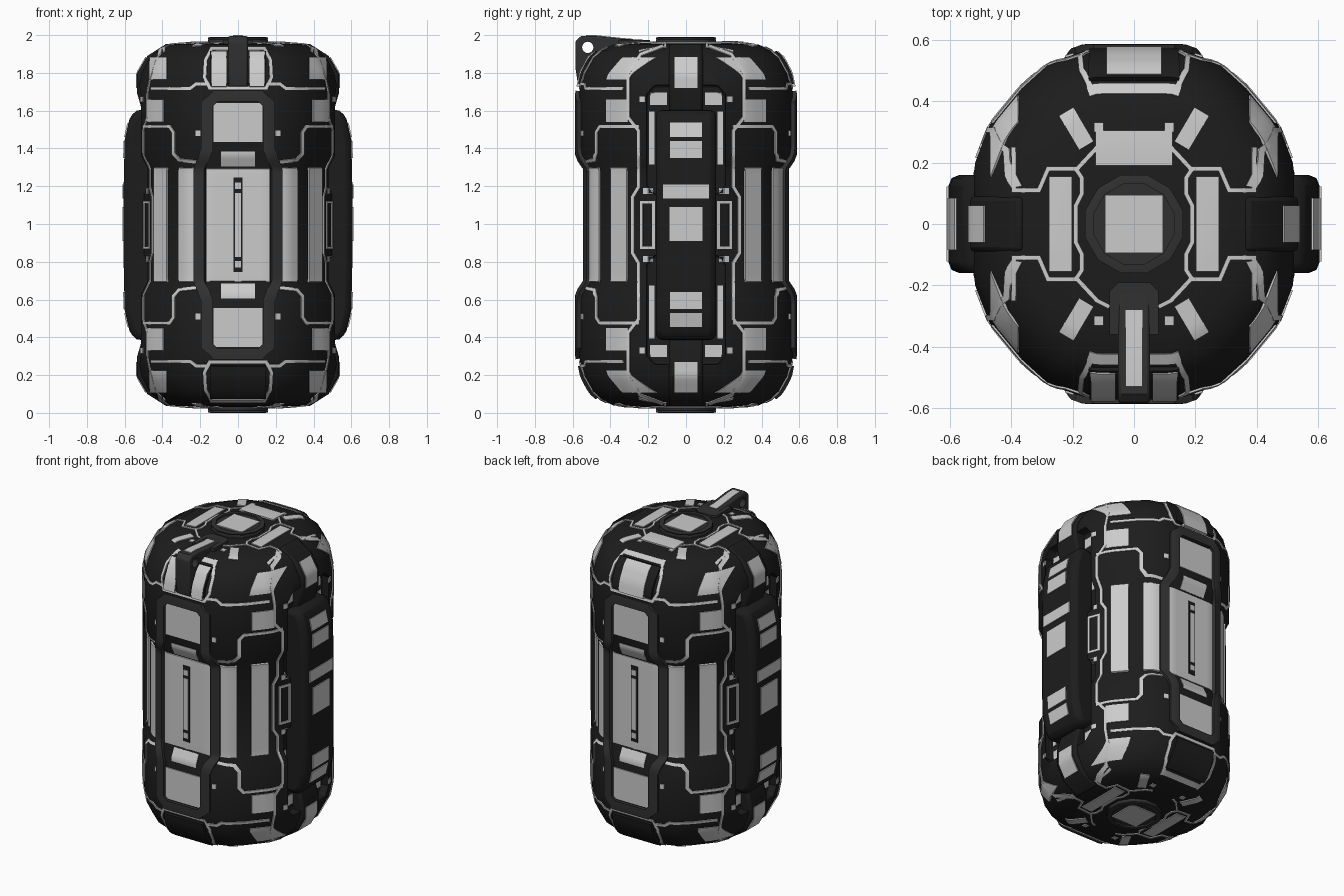
import bpy, bmesh, math
from mathutils import Vector
from mathutils.bvhtree import BVHTree

if "Cube" in bpy.data.objects:
    bpy.data.objects.remove(bpy.data.objects["Cube"])

C = 0.995  # height of the symmetry plane; all z values below are relative to it
black = bpy.data.materials.new("black")
black.diffuse_color = (0.012, 0.012, 0.012, 1)
black.use_nodes = True
black.node_tree.nodes["Principled BSDF"].inputs["Base Color"].default_value = black.diffuse_color
dark = bpy.data.materials.new("dark")
dark.diffuse_color = (0.03, 0.03, 0.03, 1)
dark.use_nodes = True
dark.node_tree.nodes["Principled BSDF"].inputs["Base Color"].default_value = dark.diffuse_color
parts = {}


def to3(axis, u, v, d):
    return Vector({"X": (d, u, v), "Y": (u, d, v), "Z": (u, v, d)}[axis])


def emit(name, verts, faces, mat, flips="", base=(1, 1, 1)):
    """Collect a piece and its mirrored copies under one part name."""
    V, F, _ = parts.setdefault(name, ([], [], mat))
    signs = [list(base)]
    for c in flips:
        i = "xyz".index(c)
        signs += [[-s if j == i else s for j, s in enumerate(t)] for t in signs]
    for s in signs:
        n = len(V)
        V += [(v[0] * s[0], v[1] * s[1], v[2] * s[2] + C) for v in verts]
        F += [[n + i for i in f] for f in faces]


def build(name, bevel=0, cutter=None):
    V, F, mat = parts.pop(name)
    me = bpy.data.meshes.new(name)
    me.from_pydata(V, [], F)
    bm = bmesh.new()
    bm.from_mesh(me)
    bmesh.ops.recalc_face_normals(bm, faces=bm.faces)
    bm.to_mesh(me)
    bm.free()
    if mat:
        me.materials.append(mat)
    ob = bpy.data.objects.new(name, me)
    bpy.context.collection.objects.link(ob)
    if bevel:
        m = ob.modifiers.new("bevel", "BEVEL")
        m.width, m.segments, m.limit_method = bevel, 2, "ANGLE"
        m.angle_limit = math.radians(40)
    if cutter:
        m = ob.modifiers.new("cut", "BOOLEAN")
        m.object, m.operation, m.solver = cutter, "DIFFERENCE", "EXACT"
        cutter.hide_render = True
        cutter.hide_set(True)
    return ob


def prism(name, poly, axis, lo, hi, mat=None, flips="", base=(1, 1, 1)):
    n = len(poly)
    verts = [to3(axis, u, v, d) for d in (lo, hi) for u, v in poly]
    faces = [list(range(n)), list(range(n, 2 * n))]
    faces += [[i, (i + 1) % n, n + (i + 1) % n, n + i] for i in range(n)]
    emit(name, verts, faces, mat, flips, base)


def mirror(half):
    """Close a half outline across u = 0."""
    return half + [(-u, v) for u, v in reversed(half)]


def box(u, v):
    return [(-u, -v), (u, -v), (u, v), (-u, v)]


# --- body shell: oval 20-sided rings
q = [(.53, .17), (.47, .325), (.37, .446), (.286, .522), (.16, .565)]
ring = q + [(-x, y) for x, y in q[::-1]]
ring += [(-x, -y) for x, y in ring]
half = [(.45, .965), (.68, .955), (.80, .925), (.89, .88), (.965, .80), (1, .70), (1, .37), (.94, .30)]
prof = half + [(s, -z) for s, z in half[::-1]]
n = len(ring)
V = [(x * s, y * s, z) for s, z in prof for x, y in ring]
F = [[r * n + i, r * n + (i + 1) % n, (r + 1) * n + (i + 1) % n, (r + 1) * n + i]
     for r in range(len(prof) - 1) for i in range(n)]
F += [list(range(n)), list(range(len(V) - n, len(V)))]
emit("body_shell", V, F, black)
prism("channel_cutter", mirror([(.17, .74), (.21, .69), (.21, .21), (.17, .16)]), "X", .465, .8, flips="xz")
body = build("body_shell", cutter=build("channel_cutter", .015))

# --- side grips, end posts and cap discs
prism("side_grip", [(.44, .60), (.54, .615), (.575, .56), (.60, .45), (.605, .22), (.605, -.22),
                    (.60, -.45), (.575, -.56), (.54, -.615), (.44, -.60)], "Y", -.16, .16, black, "x")
prism("end_post", [(.42, .58), (.50, .58), (.535, .70), (.535, .80), (.48, .895), (.37, .965), (.33, .9)],
      "Y", -.09, .09, black, "xz")
circle = [(.165 * math.cos(math.pi * (i + .5) / 6), .165 * math.sin(math.pi * (i + .5) / 6)) for i in range(12)]
prism("cap_disc", circle, "Z", .94, .985, dark, "z")
solids = [body, build("side_grip", .035), build("end_post", .015), build("cap_disc", .008)]

# --- combined surface that the inlays are projected onto
dg = bpy.context.evaluated_depsgraph_get()
V, F = [], []
for ob in solids:
    me = ob.evaluated_get(dg).to_mesh()
    k = len(V)
    V += [v.co - Vector((0, 0, C)) for v in me.vertices]
    F += [[k + i for i in p.vertices] for p in me.polygons]
tree = BVHTree.FromPolygons(V, F)


def strip(name, path, w, axis, flips, off=.006, mat=None, closed=False, base=(1, 1, 1)):
    """Raised band of width w along a 2D path, draped on the surface."""
    P = [Vector(p) for p in path]
    N = len(P)
    seg = [(P[(i + 1) % N] - P[i]).normalized() for i in range(N if closed else N - 1)]
    nor = [Vector((-d.y, d.x)) for d in seg]
    mit = []
    for i in range(N):
        a = nor[i - 1] if closed or i else nor[0]
        b = nor[i] if i < len(nor) else nor[-1]
        mit.append((a + b) / (1 + a.dot(b)))
    rows = []
    for i in range(len(seg)):
        j = (i + 1) % N
        k = max(1, math.ceil((P[j] - P[i]).length / .025))
        rows += [(P[i].lerp(P[j], t / k), mit[i].lerp(mit[j], t / k)) for t in range(k)]
    if not closed:
        rows.append((P[-1], mit[-1]))
    cols = max(1, math.ceil(w / .025))
    verts, m = [], cols + 3
    ray = to3(axis, 0, 0, -1)
    for p, nv in rows:
        for c, o in [(0, -.008)] + [(c, off) for c in range(cols + 1)] + [(cols, -.008)]:
            a = p + nv * (w * (c / cols - .5))
            hit, no, _, _ = tree.ray_cast(to3(axis, a.x, a.y, 2), ray)
            if hit is None:
                hit, no, _, _ = tree.find_nearest(to3(axis, a.x, a.y, .5))
            verts.append(hit + no * o)
    R = len(rows)
    faces = [[r * m + c, r * m + (c + 1) % m, (r + 1) % R * m + (c + 1) % m, (r + 1) % R * m + c]
             for r in range(R if closed else R - 1) for c in range(m)]
    if not closed:
        faces += [list(range(m)), list(range((R - 1) * m, R * m))]
    emit(name, verts, faces, mat, flips, base)


def panel(name, u, v0, v1, w, axis, flips, **kw):
    strip(name, [(u, v0), (u, v1)], w, axis, flips, **kw)


# --- front and back centre frames, their light inserts and slots
strip("centre_frame", mirror([(.12, .68), (.16, .64), (.16, .40), (.20, .31), (.20, -.31), (.16, -.40),
                              (.16, -.64), (.12, -.68)]), .055, "Y", "y", .022, dark, True)
panel("centre_insert", 0, -.30, .30, .33, "Y", "y")
panel("centre_insert", 0, .44, .645, .26, "Y", "yz")
panel("centre_insert", 0, .31, .39, .18, "Y", "yz", off=.003)
panel("centre_slot", 0, -.25, .25, .05, "Y", "y", off=.010, mat=black)
panel("slot_insert", 0, -.17, .17, .03, "Y", "y", off=.015)
panel("slot_insert", 0, .19, .225, .03, "Y", "yz", off=.015)
panel("end_plate", 0, .745, .91, .29, "Y", "yz", off=.016, mat=black)
panel("end_plate_insert", 0, .73, .905, .18, "Y", "", off=.021)
panel("end_plate_insert", .1, .73, .905, .08, "Y", "x", off=.021, base=(1, -1, 1))

# --- inlaid seam lines
seams = "seam_lines"
strip(seams, mirror([(.15, .725), (.175, .78), (.17, .87), (.14, .93)]), .016, "Y", "yz", closed=True)
strip(seams, [(.165, .745), (.22, .745), (.25, .722), (.46, .722)], .016, "Y", "xyz")
strip(seams, [(.50, .52), (.36, .52), (.34, .49), (.34, .38), (.31, .345), (.22, .335)], .016, "Y", "xyz")
strip(seams, [(.12, .945), (.24, .90), (.305, .80), (.305, .57), (.25, .50), (.25, .20), (.28, .15), (.28, 0)],
      .016, "X", "xyz")
strip(seams, [(.39, .25), (.39, .11), (.31, .11), (.28, .18), (.19, .18), (.17, .15), (.17, .10), (.19, .06),
              (.19, 0)], .014, "Z", "xyz")
strip(seams, [(.185, .18), (.12, .25), (.08, .27)], .014, "Z", "xyz")
strip(seams, [(.17, -.12), (.235, -.12), (.235, .12), (.17, .12)], .014, "X", "xy", closed=True)

# --- light panels around the barrel
panel("barrel_panels", .265, -.305, .305, .09, "Y", "xy", off=.010)
panel("barrel_panels", .405, -.305, .305, .07, "Y", "xy", off=.010)
panel("corner_panels", .435, .545, .665, .085, "Y", "xyz")
panel("corner_panels", .42, .77, .885, .09, "Y", "xyz")
panel("small_pads", .21, .47, .50, .025, "Y", "xyz")
panel("small_pads", .23, .65, .68, .03, "X", "xyz")
panel("small_pads", .20, .165, .195, .05, "X", "xyz")
panel("channel_panels", .182, .32, .60, .03, "X", "xyz")
panel("channel_panels", .145, .635, .70, .09, "X", "xyz")

# --- grip and post panels
for v0, v1, w in ((.465, .54, .17), (.355, .445, .17)):
    panel("grip_panels", 0, v0, v1, w, "X", "xz")
panel("grip_panels", 0, .14, .215, .245, "X", "x")
panel("grip_panels", 0, -.085, .095, .175, "X", "x")
panel("post_panels", 0, .725, .885, .12, "X", "xz")

# --- cap details
strip("cap_ring", [(x * .9, y * .9) for x, y in circle], .026, "Z", "z", .010, dark, True)
panel("cap_panels", 0, -.095, .095, .19, "Z", "z")
panel("cap_panels", .24, -.155, .155, .075, "Z", "xz")
panel("cap_panels", 0, .19, .305, .25, "Z", "", off=.009)
strip("cap_panels", [(.155, .255), (.22, .365)], .055, "Z", "xyz")
panel("cap_panels", .115, .30, .33, .03, "Z", "xyz")

# --- carrying lug at the top front, with hole
prism("lug_base", [(.08, -.36), (.08, -.22), (.05, -.19), (-.05, -.19), (-.08, -.22), (-.08, -.36)],
      "Z", .93, .98, dark)
prism("lug", [(-.22, .93), (-.22, .98), (-.34, .985), (-.48, 1.0), (-.555, 1.0), (-.585, .975),
              (-.585, .83), (-.57, .73), (-.45, .73)], "X", -.052, .052, dark)
prism("lug_hole", [(-.52 + .03 * math.cos(i * math.pi / 8), .94 + .03 * math.sin(i * math.pi / 8))
                   for i in range(16)], "X", -.2, .2)
build("lug", .01, build("lug_hole"))
prism("lug_insert", [(-.28, .97), (-.28, .985), (-.34, .99), (-.48, 1.005), (-.53, 1.005), (-.53, .98)],
      "X", -.027, .027)

for name in list(parts):
    build(name)

# --- smooth shading with sharp edges kept
bpy.ops.object.select_all(action="DESELECT")
for ob in bpy.context.scene.objects:
    if not ob.hide_render:
        ob.select_set(True)
        bpy.context.view_layer.objects.active = ob
bpy.ops.object.shade_smooth_by_angle(angle=math.radians(30))
